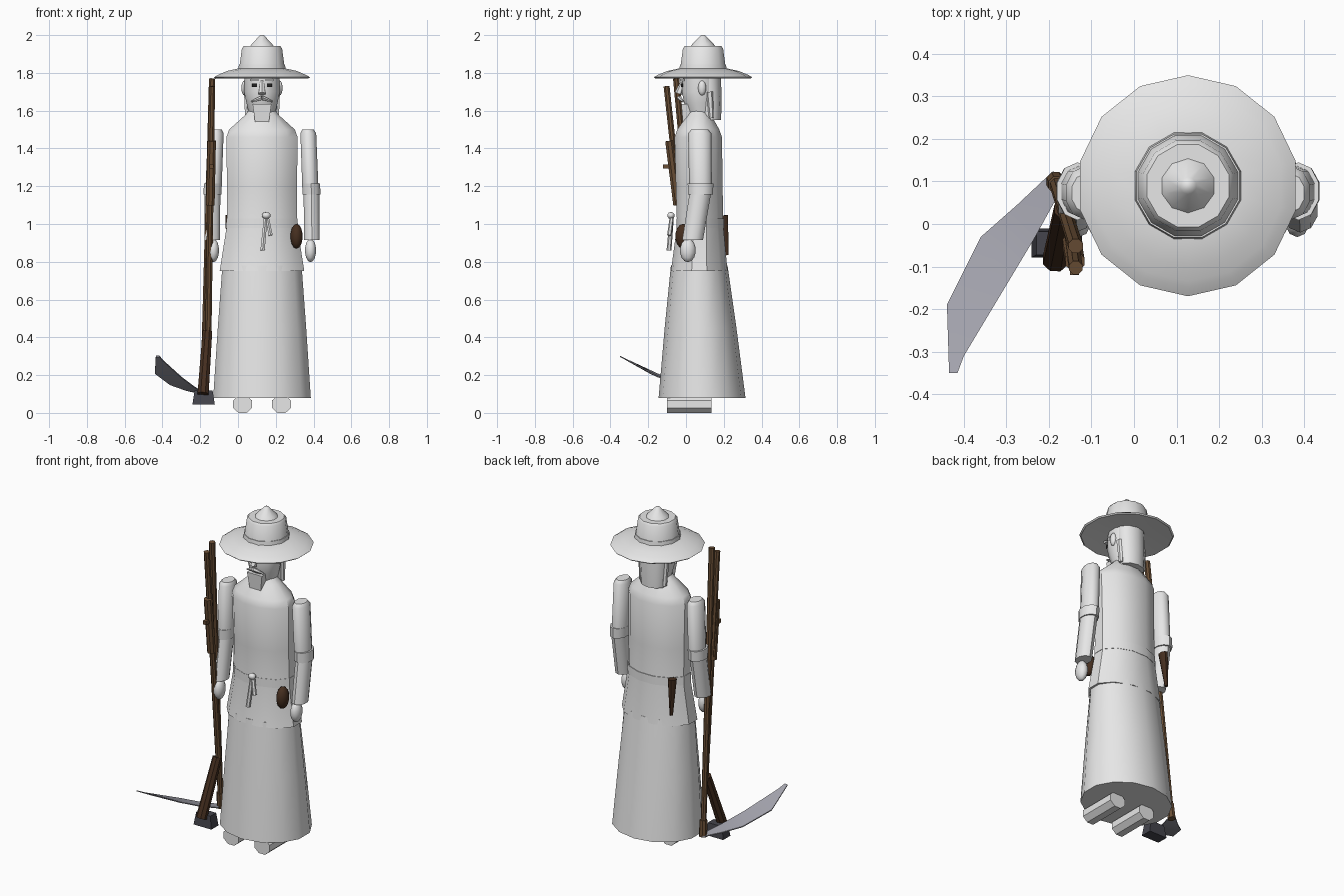
import bpy, bmesh, math
from mathutils import Vector

CX, CY = 0.127, 0.085   # axis of the figure


def material(name, rgb):
    m = bpy.data.materials.new(name)
    m.diffuse_color = (*rgb, 1)
    return m


CLOTH = material("pale_cloth", (0.8, 0.8, 0.8))
WOOD = material("wood", (0.14, 0.075, 0.035))
DARK_WOOD = material("dark_wood", (0.06, 0.028, 0.014))
STEEL = material("steel", (0.36, 0.36, 0.41))
IRON = material("dark_iron", (0.06, 0.06, 0.075))
BLACK = material("eye_black", (0.015, 0.015, 0.015))


def finish(name, bm, mat, angle=40):
    bmesh.ops.recalc_face_normals(bm, faces=bm.faces)
    me = bpy.data.meshes.new(name)
    bm.to_mesh(me)
    bm.free()
    me.materials.append(mat)
    me.polygons.foreach_set("use_smooth", [True] * len(me.polygons))
    me.set_sharp_from_angle(angle=math.radians(angle))
    ob = bpy.data.objects.new(name, me)
    bpy.context.collection.objects.link(ob)
    return ob


def skin(bm, rings):
    """Join vertex rings and cap both ends."""
    n = len(rings[0])
    for a, b in zip(rings, rings[1:]):
        for i in range(n):
            j = (i + 1) % n
            bm.faces.new((a[i], a[j], b[j], b[i]))
    bm.faces.new(rings[0][::-1])
    bm.faces.new(rings[-1])


def loft(name, sections, mat, n=12, angle=40):
    """Horizontal elliptic sections: (z, centre x, centre y, radius x, radius y)."""
    bm = bmesh.new()
    turn = [2 * math.pi * (i + 0.5) / n for i in range(n)]
    skin(bm, [[bm.verts.new((x + rx * math.cos(t), y + ry * math.sin(t), z)) for t in turn]
              for z, x, y, rx, ry in sections])
    return finish(name, bm, mat, angle)


def rod(name, p, q, r1, r2, mat, n=8, flat=1.0):
    """Tapered rod between two points; flat scales the width across x."""
    p, q = Vector(p), Vector(q)
    d = (q - p).normalized()
    ref = Vector((1, 0, 0)) if abs(d.x) < 0.8 else Vector((0, 0, 1))
    v = d.cross(ref).normalized()
    u = v.cross(d)
    bm = bmesh.new()
    turn = [2 * math.pi * (i + 0.5) / n for i in range(n)]
    skin(bm, [[bm.verts.new(c + r * (u * flat * math.cos(t) + v * math.sin(t))) for t in turn]
              for c, r in ((p, r1), (q, r2))])
    return finish(name, bm, mat)


def ball(name, c, r, mat, u=10, v=7):
    bm = bmesh.new()
    bmesh.ops.create_uvsphere(bm, u_segments=u, v_segments=v, radius=1)
    for w in bm.verts:
        w.co = Vector(c) + Vector([w.co[i] * r[i] for i in range(3)])
    return finish(name, bm, mat, 60)


def box(name, c, size, mat, taper=1.0):
    """Box whose lower face is scaled by taper."""
    bm = bmesh.new()
    bmesh.ops.create_cube(bm, size=1)
    for w in bm.verts:
        k = taper if w.co.z < 0 else 1
        w.co = Vector(c) + Vector((w.co.x * size[0] * k, w.co.y * size[1] * k, w.co.z * size[2]))
    return finish(name, bm, mat, 20)


# Long skirt and jacket
loft("skirt", [(0.08, CX, 0.085, 0.265, 0.23), (0.45, CX, 0.077, 0.24, 0.19),
               (0.78, CX, 0.07, 0.215, 0.15)], CLOTH, 14)
loft("jacket", [(0.75, CX, 0.07, 0.232, 0.155), (0.99, CX, 0.075, 0.193, 0.127),
                (1.2, CX, 0.07, 0.192, 0.128), (1.46, CX, 0.065, 0.195, 0.13),
                (1.5, CX, 0.065, 0.18, 0.115), (1.57, CX, 0.07, 0.1, 0.07),
                (1.6, CX, 0.07, 0.07, 0.055)], CLOTH, 12, 35)
loft("belt", [(0.98, CX, 0.075, 0.197, 0.13), (1.03, CX, 0.075, 0.195, 0.13)], CLOTH, 12)

# Sash knot and its hanging tails
ball("sash_knot", (0.15, -0.08, 1.045), (0.024, 0.02, 0.018), CLOTH, 8, 5)
rod("sash_tail_long", (0.147, -0.075, 1.04), (0.13, -0.09, 0.86), 0.011, 0.013, CLOTH, 6)
rod("sash_tail_short", (0.153, -0.075, 1.04), (0.173, -0.088, 0.94), 0.011, 0.012, CLOTH, 6)

# Arms, hands, feet, ears and eyes on both sides
for s, side in ((-1, "right"), (1, "left")):
    def X(d):
        return CX + s * d
    loft(side + "_sleeve", [(1.17, X(0.257), 0.077, 0.045, 0.06),
                            (1.48, X(0.245), 0.073, 0.044, 0.062),
                            (1.5, X(0.243), 0.073, 0.032, 0.045)], CLOTH, 10, 50)
    loft(side + "_cuff", [(1.155, X(0.262), 0.077, 0.05, 0.066),
                          (1.215, X(0.26), 0.077, 0.05, 0.068)], CLOTH, 10)
    loft(side + "_forearm", [(0.915, X(0.264), 0.035, 0.043, 0.055),
                             (1.17, X(0.262), 0.077, 0.044, 0.057)], CLOTH, 10)
    ball(side + "_hand", (X(0.257), 0.01, 0.86), (0.031, 0.042, 0.062), CLOTH)
    rod(side + "_foot", (X(0.103), -0.1, 0.046), (X(0.103), 0.135, 0.046), 0.05, 0.05, CLOTH, 8, 1.1)
    ball(side + "_ear", (X(0.093), 0.085, 1.72), (0.016, 0.022, 0.04), CLOTH, 8, 6)
    box(side + "_eye", (X(0.04), -0.021, 1.735), (0.026, 0.009, 0.018), BLACK)
    box(side + "_brow", (X(0.042), -0.02, 1.762), (0.045, 0.022, 0.012), CLOTH)
    rod(side + "_moustache", (X(0.0), -0.035, 1.668), (X(0.055), -0.015, 1.648), 0.013, 0.005, CLOTH, 6)
    rod(side + "_hair_lock", (X(0.078), 0.125, 1.7), (X(0.078), 0.135, 1.56), 0.02, 0.013, CLOTH, 6)

# Head, hair and face
loft("head", [(1.58, CX, 0.08, 0.07, 0.07), (1.64, CX, 0.075, 0.085, 0.088),
              (1.7, CX, 0.075, 0.098, 0.1), (1.8, CX, 0.08, 0.096, 0.098)], CLOTH, 12, 60)
loft("back_hair", [(1.55, CX, 0.128, 0.078, 0.058), (1.66, CX, 0.128, 0.086, 0.06),
                   (1.8, CX, 0.115, 0.088, 0.07)], CLOTH, 10, 50)
rod("nose", (CX, -0.015, 1.755), (CX, -0.04, 1.69), 0.012, 0.021, CLOTH, 6)
box("beard", (CX, 0.005, 1.585), (0.1, 0.06, 0.1), CLOTH, 0.72)

# Wide hat with a stepped brim, straight crown and pointed cap
HY = 0.09
loft("hat_brim", [(z, CX, HY, r, r) for z, r in
                  ((1.785, 0.1), (1.77, 0.252), (1.777, 0.26), (1.789, 0.24), (1.795, 0.225),
                   (1.81, 0.19), (1.825, 0.12))], CLOTH, 14, 30)
loft("hat_band", [(z, CX, HY, r, r) for z, r in ((1.81, 0.131), (1.845, 0.126))], CLOTH, 12)
loft("hat_crown", [(z, CX, HY, r, r) for z, r in
                   ((1.81, 0.127), (1.93, 0.11), (1.942, 0.1))], CLOTH, 12, 40)
loft("hat_point", [(z, CX, HY, r, r) for z, r in
                   ((1.93, 0.072), (1.955, 0.055), (1.99, 0.02), (2.0, 0.011))], CLOTH, 10, 50)

# Gourd on the left hip and sheath at the back
ball("gourd", (0.31, -0.015, 0.935), (0.034, 0.042, 0.066), DARK_WOOD)
rod("sheath", (-0.045, 0.195, 1.045), (-0.052, 0.215, 0.835), 0.03, 0.011, DARK_WOOD, 8, 0.8)

# Long gun: barrel, forestock, sight, butt stock
rod("gun_barrel", (-0.137, -0.103, 1.73), (-0.157, 0.04, 0.42), 0.017, 0.018, WOOD)
rod("gun_forestock", (-0.139, -0.088, 1.44), (-0.146, -0.045, 1.1), 0.024, 0.024, WOOD)
box("gun_sight", (-0.14, -0.098, 1.305), (0.022, 0.045, 0.022), WOOD)
rod("gun_stock", (-0.162, 0.035, 0.43), (-0.185, -0.085, 0.1), 0.026, 0.03, DARK_WOOD, 8, 1.05)
box("gun_butt", (-0.182, -0.045, 0.082), (0.095, 0.055, 0.075), IRON, 1.25)

# Scythe: handle, collar and curved blade rising towards its tip
rod("scythe_handle", (-0.137, -0.052, 1.77), (-0.185, 0.1, 0.1), 0.018, 0.016, WOOD)
rod("scythe_collar", (-0.181, 0.092, 0.19), (-0.185, 0.101, 0.095), 0.022, 0.023, WOOD)
spine = [(-0.19, 0.125, 0.1), (-0.275, 0.045, 0.12), (-0.36, -0.03, 0.15),
         (-0.44, -0.19, 0.21), (-0.435, -0.35, 0.3)]
edge = [(-0.18, 0.065, 0.105), (-0.235, -0.035, 0.14), (-0.295, -0.135, 0.185),
        (-0.4, -0.31, 0.28), (-0.415, -0.35, 0.3)]
bm = bmesh.new()
half = Vector((0, 0, 0.003))
skin(bm, [[bm.verts.new(Vector(p) + o) for p, o in ((a, half), (b, half), (b, -half), (a, -half))]
          for a, b in zip(spine, edge)])
finish("scythe_blade", bm, STEEL)
